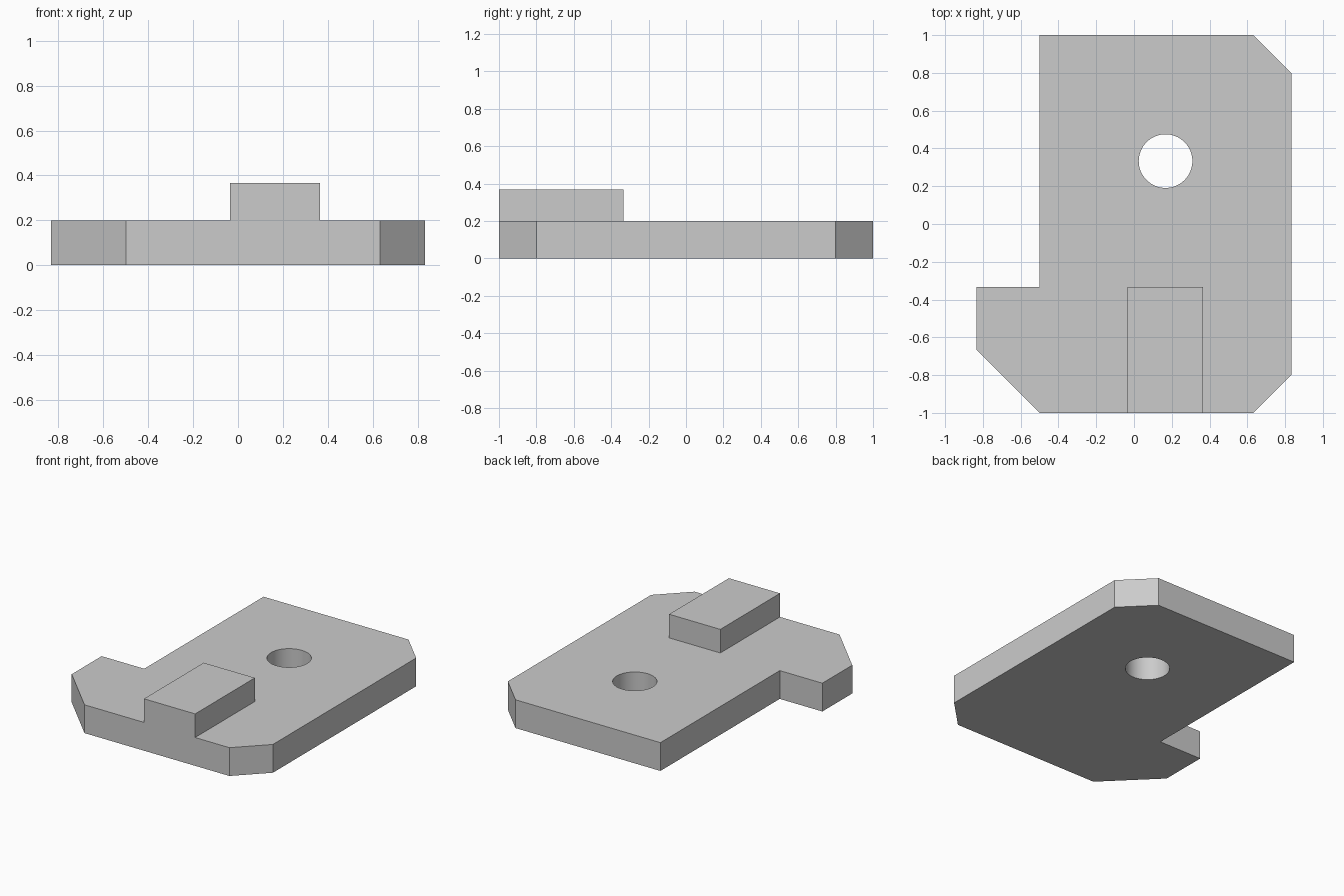
import bpy
import bmesh

cube = bpy.data.objects.get("Cube")
if cube:
    bpy.data.objects.remove(cube, do_unlink=True)

# Single light grey finish
grey = bpy.data.materials.new("light_grey")
grey.use_nodes = True
colour = (0.6, 0.6, 0.6, 1.0)
grey.diffuse_color = colour
grey.node_tree.nodes["Principled BSDF"].inputs["Base Color"].default_value = colour


def prism(name, outline, bottom, top):
    """Extrude a counter-clockwise outline straight up."""
    bm = bmesh.new()
    face = bm.faces.new([bm.verts.new((x, y, bottom)) for x, y in outline])
    result = bmesh.ops.extrude_face_region(bm, geom=[face], use_keep_orig=True)
    for v in result["geom"]:
        if isinstance(v, bmesh.types.BMVert):
            v.co.z = top
    bmesh.ops.recalc_face_normals(bm, faces=bm.faces[:])
    mesh = bpy.data.meshes.new(name)
    bm.to_mesh(mesh)
    bm.free()
    mesh.materials.append(grey)
    obj = bpy.data.objects.new(name, mesh)
    bpy.context.collection.objects.link(obj)
    return obj


THICK = 0.2

# Base plate with chamfered corners and a side tab
plate = prism("base_plate", [
    (-0.5, -1), (0.633, -1), (0.833, -0.8), (0.833, 0.8), (0.633, 1),
    (-0.5, 1), (-0.5, -0.333), (-0.833, -0.333), (-0.833, -0.667),
], 0, THICK)

# Raised block at the front edge, resting on the plate
prism("raised_block", [
    (-0.035, -1), (0.365, -1), (0.365, -0.333), (-0.035, -0.333),
], THICK, 0.367)

# Round through hole
bpy.ops.mesh.primitive_cylinder_add(vertices=64, radius=0.142, depth=1,
                                    location=(0.167, 0.333, THICK / 2))
cutter = bpy.context.object
cutter.name = "hole_cutter"
cutter.hide_render = True
cutter.data.materials.append(grey)

cut = plate.modifiers.new("hole", "BOOLEAN")
cut.operation = "DIFFERENCE"
cut.solver = "EXACT"
cut.object = cutter

bpy.ops.object.select_all(action="DESELECT")
bpy.context.view_layer.objects.active = plate
plate.select_set(True)
bpy.ops.object.modifier_apply(modifier=cut.name)
bpy.data.objects.remove(cutter, do_unlink=True)
bpy.ops.object.shade_smooth_by_angle(angle=0.5)
